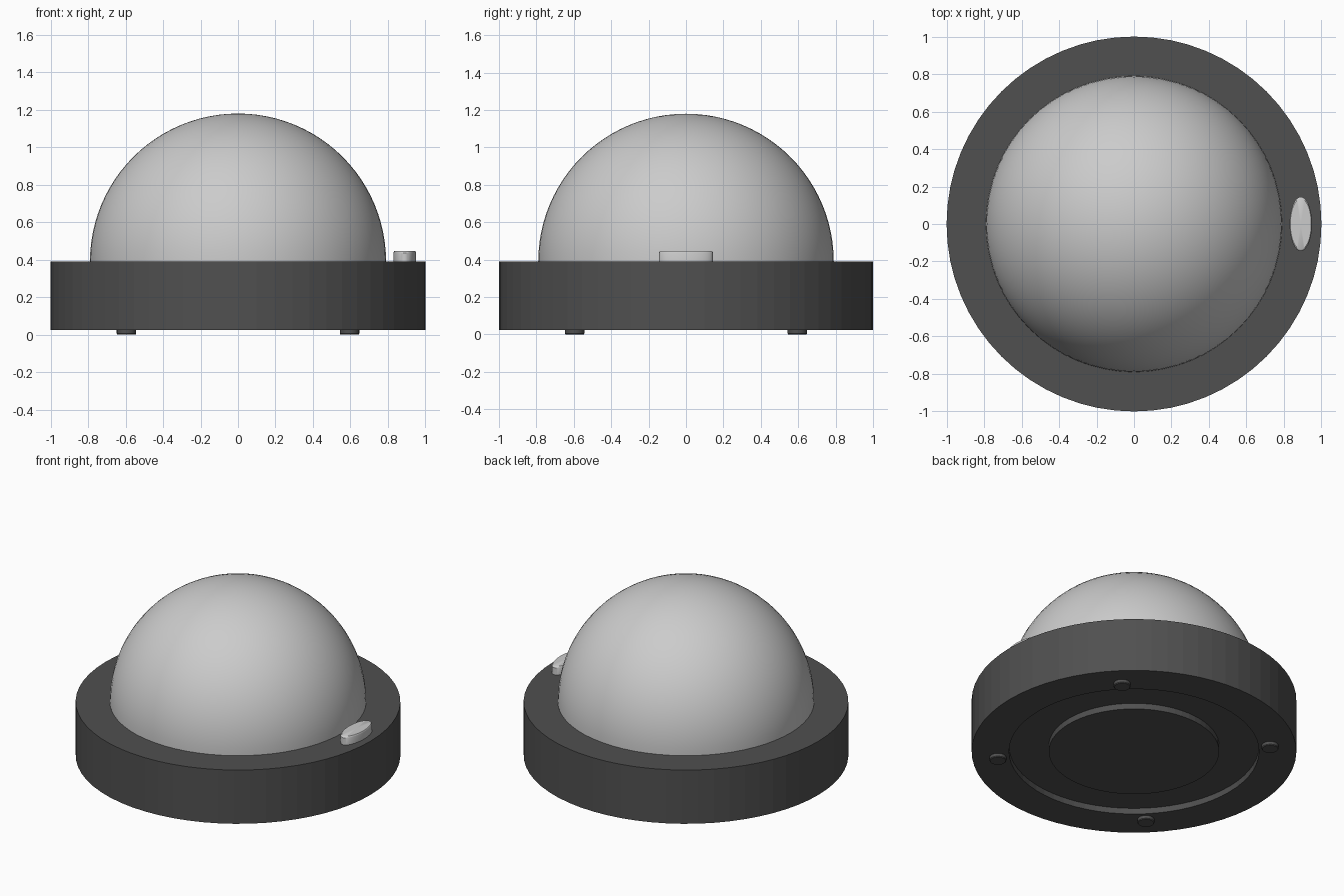
import bpy, bmesh
from math import sin, cos, pi, radians

if "Cube" in bpy.data.objects:
    bpy.data.objects.remove(bpy.data.objects["Cube"])

dark = bpy.data.materials.new("dark_plastic")
dark.diffuse_color = (0.08, 0.08, 0.08, 1)
dark.use_nodes = True
dark.node_tree.nodes["Principled BSDF"].inputs["Base Color"].default_value = dark.diffuse_color


def finish(obj, angle, mat=None):
    if mat:
        obj.data.materials.append(mat)
    bpy.ops.object.select_all(action='DESELECT')
    obj.select_set(True)
    bpy.context.view_layer.objects.active = obj
    bpy.ops.object.shade_smooth_by_angle(angle=radians(angle))
    return obj


def lathe(name, profile, sides, angle=30, mat=None, loc=(0, 0, 0), scale=(1, 1, 1)):
    """Spin an (r, z) profile, listed bottom to top, around z."""
    bm = bmesh.new()
    verts = [bm.verts.new((r, 0, z)) for r, z in profile]
    edges = [bm.edges.new(pair) for pair in zip(verts, verts[1:])]
    bmesh.ops.spin(bm, geom=verts + edges, cent=(0, 0, 0), axis=(0, 0, 1),
                   angle=2 * pi, steps=sides)
    bmesh.ops.remove_doubles(bm, verts=bm.verts, dist=1e-5)
    bmesh.ops.scale(bm, verts=bm.verts, vec=scale)
    bmesh.ops.recalc_face_normals(bm, faces=bm.faces)
    mesh = bpy.data.meshes.new(name)
    bm.to_mesh(mesh)
    bm.free()
    obj = bpy.data.objects.new(name, mesh)
    obj.location = loc
    bpy.context.collection.objects.link(obj)
    return finish(obj, angle, mat)


BOTTOM, TOP = 0.025, 0.39

# Round base with an annular groove underneath
lathe("base", [(0, BOTTOM), (0.525, BOTTOM), (0.525, BOTTOM + 0.04), (0.77, BOTTOM + 0.04),
               (0.77, BOTTOM), (1, BOTTOM), (1, TOP), (0, TOP)], 64, 3, dark)

# Hemispherical dome seated on the base
R = 0.79
arc = [(R * cos(i * pi / 48), TOP + R * sin(i * pi / 48)) for i in range(24)]
lathe("dome", [(0, TOP - 0.01), (R, TOP - 0.01)] + arc + [(0, TOP + R)], 64)

# Oval button on the right of the rim, with a softened top edge
lathe("button", [(0, -0.01), (1, -0.01), (1, 0.047), (0.97, 0.053), (0.93, 0.056), (0, 0.056)], 48,
      loc=(0.89, 0, TOP), scale=(0.06, 0.145, 1))

# Four small round feet
for sx in (-1, 1):
    for sy in (-1, 1):
        lathe("foot", [(0, 0), (0.048, 0), (0.052, 0.005), (0.052, 0.03), (0, 0.03)], 24,
              mat=dark, loc=(sx * 0.595, sy * 0.595, 0))
